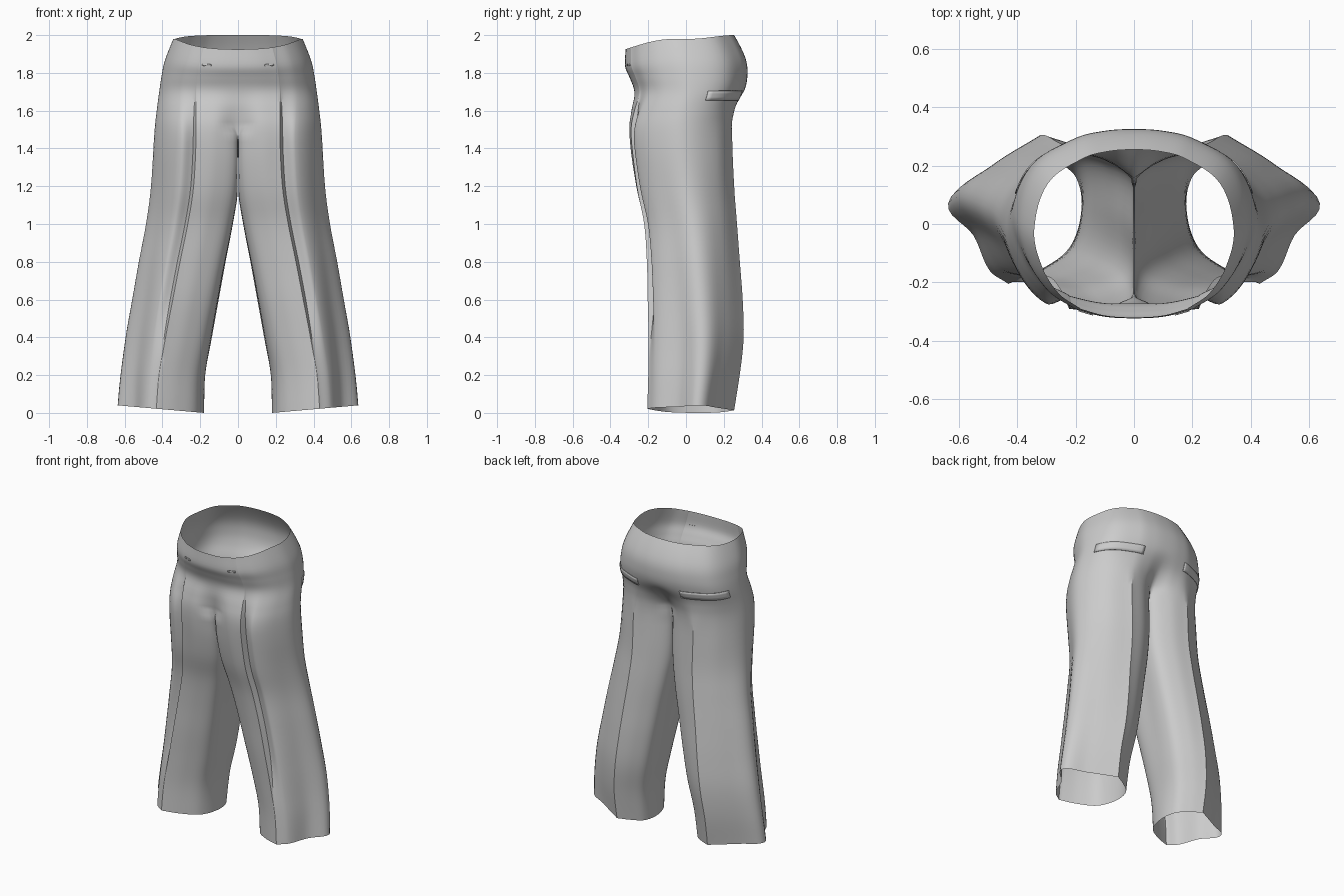
import bpy, math
from mathutils import Vector

if "Cube" in bpy.data.objects:
    bpy.data.objects.remove(bpy.data.objects["Cube"])

# Half-body measurements: height, inner x, outer x, front y, back y
ROWS = [(0, .18, .637, -.205, .255), (.2, .175, .62, -.2, .285),
        (.4, .14, .595, -.2, .305), (.6, .105, .56, -.205, .30),
        (.8, .07, .525, -.21, .285), (1.0, .033, .487, -.225, .27),
        (1.2, .005, .46, -.265, .255), (1.48, 0, .442, -.298, .245),
        (1.6, 0, .43, -.292, .265), (1.7, 0, .417, -.275, .308),
        (1.78, 0, .405, -.298, .325), (1.86, 0, .387, -.322, .315),
        (1.97, 0, .342, -.32, .255)]
CROTCH = 7
# Normalised sections: front seam, around the outside, back seam, inner leg
HEM = [(.09, .27), (.3, .11), (.55, 0), (.69, .1), (.81, .36), (1, .6),
       (.73, .78), (.35, 1), (.18, .91), (.04, .79), (0, .55)]
THIGH = [(0, .1), (.25, 0), (.5, .01), (.68, .04), (.9, .25), (1, .54),
         (.81, .84), (.5, 1), (.22, .95), (0, .8), (0, .47)]
HIP = [(0, 0), (.28, .01), (.53, .05), (.75, .14), (.92, .3), (1, .52),
       (.86, .8), (.5, .95), (.25, .99), (0, 1), (0, .5)]
SUB = 6                  # points per section span
OUTER = 10 * SUB + 1     # points from front seam to back seam


def smooth(a, b, x):
    t = min(1, max(0, (x - a) / (b - a)))
    return t * t * (3 - 2 * t)


def measure(r):
    """Spline the measurement rows at a fractional row index."""
    i = min(int(r), len(ROWS) - 2)
    t = r - i
    p = [ROWS[min(max(i + k, 0), len(ROWS) - 1)] for k in (-1, 0, 1, 2)]
    return [b + .5 * t * (c - a + t * (2 * a - 5 * b + 4 * c - d + t * (3 * (b - c) + d - a)))
            for a, b, c, d in zip(*p)]


def section(r):
    """One horizontal section; closed for a leg, half open above the crotch."""
    z, xi, xo, yf, yb = measure(r)
    xi = max(xi, 0) if r < CROTCH else 0
    w, h = min(1, z / 1.35), smooth(1.43, 1.73, z)
    P = []
    for a, b, c in zip(HEM, THIGH, HIP):
        q = Vector(a).lerp(Vector(b), w).lerp(Vector(c), h)
        P.append(Vector((xi + q.x * (xo - xi), yf + q.y * (yb - yf))))
    # tucked pleat behind the front crease
    pleat = smooth(.25, .65, z) * (1 - smooth(1.45, 1.75, z))
    P.insert(3, P[2].lerp(P[3], .06) + pleat * Vector((.01, .034)))
    front = smooth(.2, .4, z) * (1 - smooth(1.6, 1.75, z))
    sharp = {2: front, 3: front, 8: 1 - smooth(1.42, 1.6, z)}
    leg = r <= CROTCH
    if not leg:
        P.pop()
    n = len(P)

    def direction(i, chord):
        a, b = P[(i - 1) % n], P[(i + 1) % n]
        if not leg and i == 0:
            a = Vector((-P[1].x, P[1].y))
        if not leg and i == n - 1:          # open the seat cleft out gradually
            b = Vector((-P[n - 2].x, P[n - 2].y)).lerp(P[i] * 2 - P[n - 2], 1 - h)
        return (b - a).normalized().lerp(chord, sharp.get(i, 0))

    out = []
    for i in range(n if leg else n - 1):
        j = (i + 1) % n
        chord = P[j] - P[i]
        L = chord.length
        c = chord.normalized()
        ma, mb = direction(i, c) * L, direction(j, c) * L
        for k in range(SUB):
            t = k / SUB
            out.append(P[i] * (2*t**3 - 3*t*t + 1) + ma * (t**3 - 2*t*t + t)
                       + P[j] * (3*t*t - 2*t**3) + mb * (t**3 - t*t))
    if not leg:
        out.append(P[-1])
    pts = []
    for k, q in enumerate(out):
        x = max(q.x, .003 if r < CROTCH else 0)
        if r >= CROTCH and (k == 0 or k >= OUTER - 1):
            x = 0
        v = (q.y - yf) / (yb - yf)
        dz = .04 * (x - xi) / (xo - xi) * (1 - smooth(0, .35, z))   # raised outer hem
        rise = math.sin(math.pi / 2 * min(1, max(0, v) / .45))      # dipped waist front
        dz += smooth(1.72, 1.97, z) * (-.045 + .055 * rise + .02 * smooth(.6, 1, v))
        if k >= OUTER:                                              # saddle of the crotch
            dz -= .11 * math.sin(math.pi * (k - OUTER + 1) / (2 * SUB)) * smooth(1.1, 1.48, z)
        pts.append(Vector((x, q.y, z + dz)))
    return pts


def make(name, verts, faces, angle, thickness=0):
    me = bpy.data.meshes.new(name)
    me.from_pydata(verts, [], faces)
    me.update()
    ob = bpy.data.objects.new(name, me)
    bpy.context.collection.objects.link(ob)
    bpy.ops.object.select_all(action='DESELECT')
    ob.select_set(True)
    bpy.context.view_layer.objects.active = ob
    bpy.ops.object.shade_smooth_by_angle(angle=math.radians(angle))
    if thickness:
        s = ob.modifiers.new("thickness", 'SOLIDIFY')
        s.thickness, s.offset = thickness, 0
    m = ob.modifiers.new("mirror", 'MIRROR')
    m.merge_threshold = .0005
    return ob


# Trousers: one leg and half the seat, mirrored
STEP = 5
verts, faces, previous = [], [], 0
for s in range((len(ROWS) - 1) * STEP + 1):
    ring = section(s / STEP)
    start = len(verts)
    verts += ring
    if s:
        n = len(ring)
        for k in range(n if s <= CROTCH * STEP else n - 1):
            j = (k + 1) % n
            faces.append((previous + k, previous + j, start + j, start + k))
    previous = start
make("trousers", verts, faces, 29)


def row_at(z):
    return min((i / 50 for i in range(50 * (len(ROWS) - 1))), key=lambda r: abs(measure(r)[0] - z))


def welt(name, first, last, z0, z1, lift):
    """Thin strip lying on the cloth between two section indices."""
    v, f, n = [], [], last - first + 1
    for i in range(4):
        for p in section(row_at(z0 + (z1 - z0) * i / 3))[first:last + 1]:
            v.append(p + Vector((p.x, p.y, 0)).normalized() * lift)
    for i in range(3):
        for k in range(n - 1):
            a = i * n + k
            f.append((a, a + 1, a + n + 1, a + n))
    make(name, v, f, 30, .004)


# Pocket flaps at the back and small welts at the front
welt("back_pocket_flap", 39, 51, 1.655, 1.705, .003)
welt("front_pocket_welt", 8, 11, 1.86, 1.872, .002)
